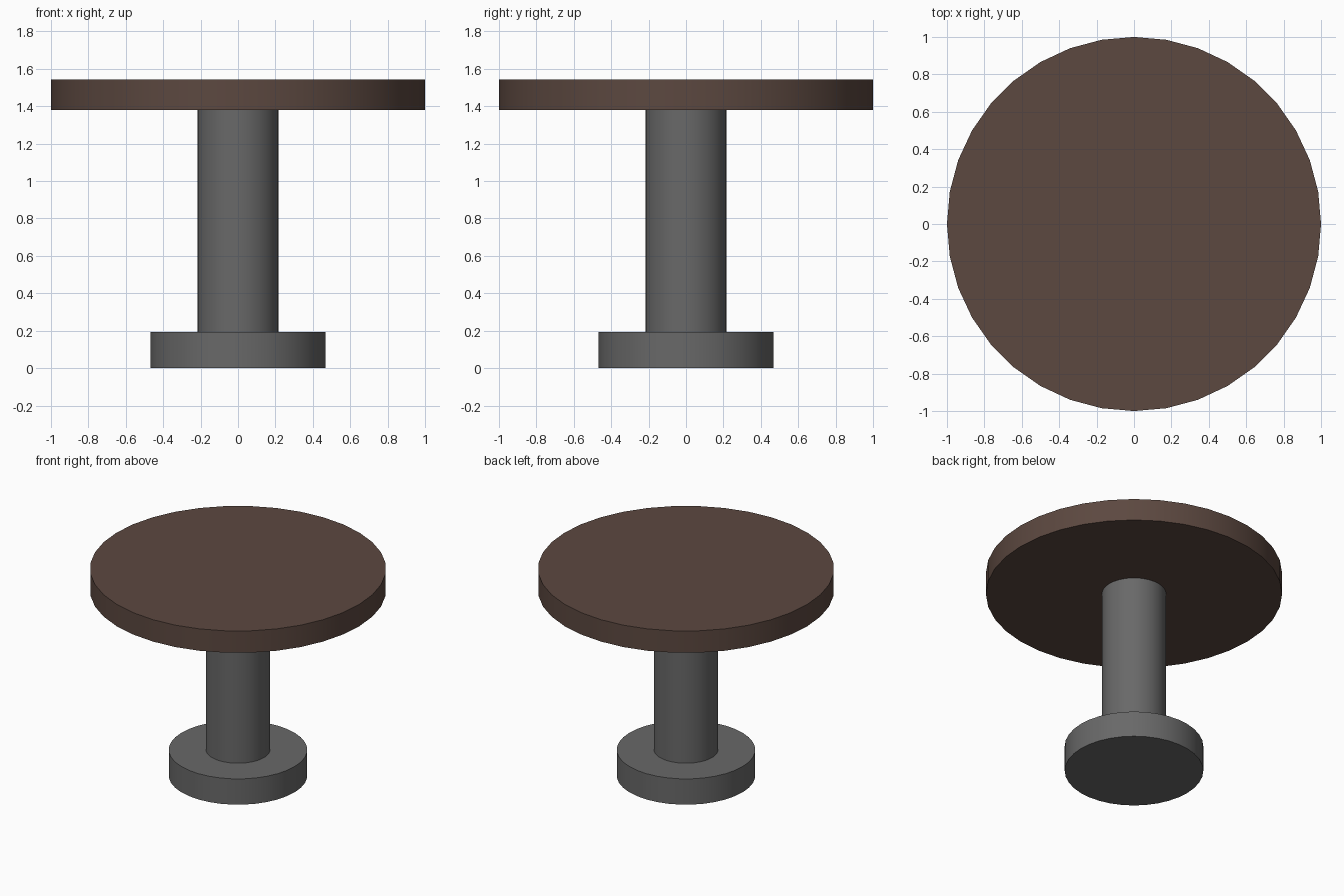
import bpy

if "Cube" in bpy.data.objects:
    bpy.data.objects.remove(bpy.data.objects["Cube"])

SIDES = 36


def material(name, rgb):
    mat = bpy.data.materials.new(name)
    mat.diffuse_color = (*rgb, 1.0)
    mat.use_nodes = True
    mat.node_tree.nodes["Principled BSDF"].inputs["Base Color"].default_value = mat.diffuse_color
    return mat


def disc(name, radius, z0, z1, mat):
    """Upright cylinder from z0 to z1 with a crisp rim and smooth wall."""
    bpy.ops.mesh.primitive_cylinder_add(
        vertices=SIDES, radius=radius, depth=z1 - z0,
        location=(0, 0, (z0 + z1) / 2))
    obj = bpy.context.object
    obj.name = name
    obj.data.materials.append(mat)
    bpy.ops.object.shade_smooth_by_angle()
    return obj


wood = material("dark_wood", (0.107, 0.065, 0.051))
metal = material("dark_grey_metal", (0.14, 0.14, 0.14))

# Foot, column and round top
disc("base", 0.468, 0.0, 0.192, metal)
disc("column", 0.217, 0.192, 1.379, metal)
disc("table_top", 1.0, 1.379, 1.542, wood)
